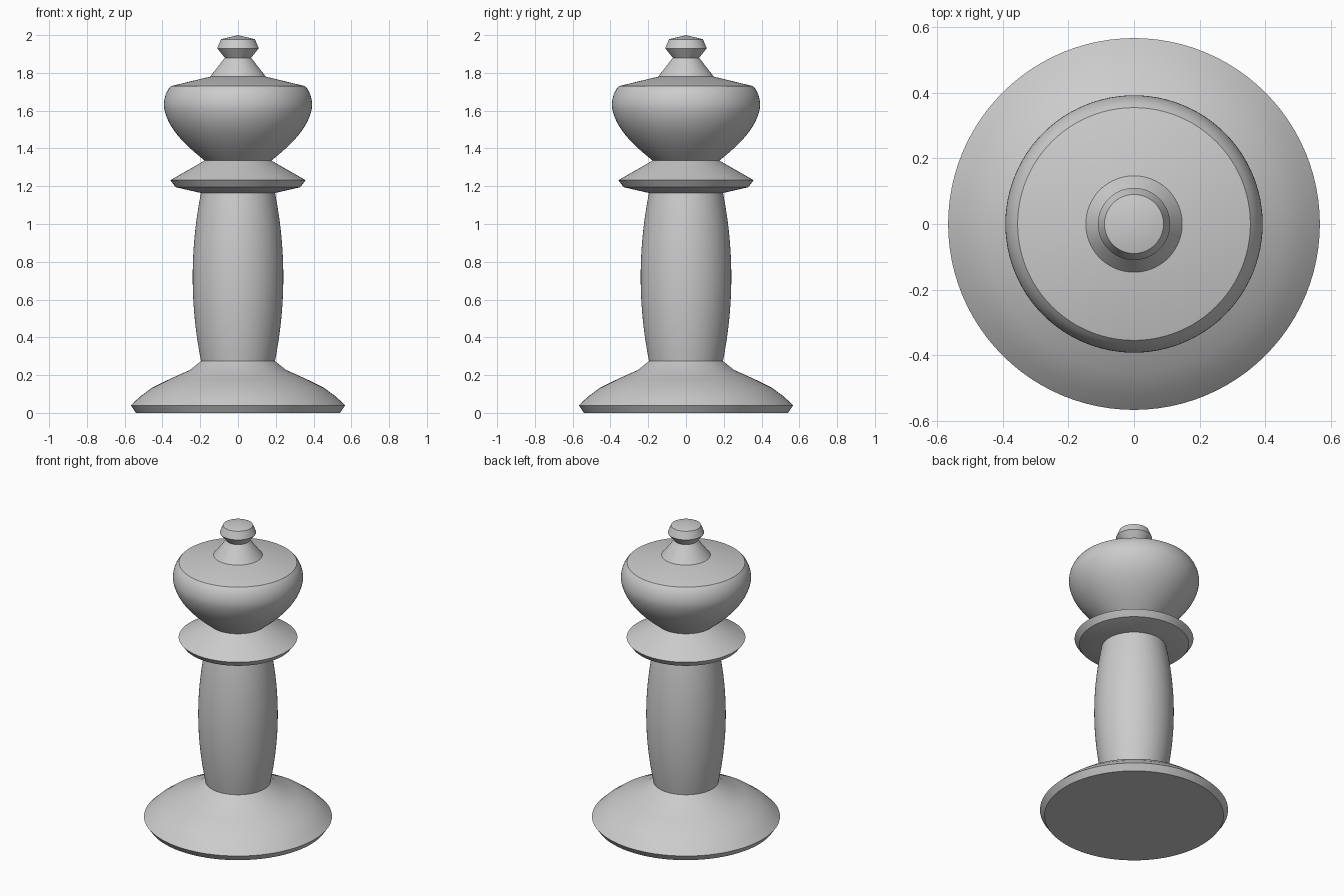
import bpy, bmesh, math
from mathutils import Vector
from mathutils.geometry import interpolate_bezier

cube = bpy.data.objects.get("Cube")
if cube:
    bpy.data.objects.remove(cube)

SEGMENTS = 96

grey = bpy.data.materials.new("plain grey")
grey.use_nodes = True
colour = (0.6, 0.6, 0.6, 1)
grey.diffuse_color = colour
grey.node_tree.nodes["Principled BSDF"].inputs["Base Color"].default_value = colour


def curve(a, b, c, d, steps=14):
    """Bezier run of (radius, height) points."""
    pts = [Vector((r, z, 0)) for r, z in (a, b, c, d)]
    return [(p.x, p.y) for p in interpolate_bezier(*pts, steps)]


def lathe(name, profile):
    """Spin a (radius, height) profile around the z axis."""
    bm = bmesh.new()
    verts = [bm.verts.new((r, 0, z)) for r, z in profile]
    edges = [bm.edges.new(pair) for pair in zip(verts, verts[1:])]
    bmesh.ops.spin(bm, geom=verts + edges, cent=(0, 0, 0), axis=(0, 0, 1),
                   angle=math.tau, steps=SEGMENTS, use_merge=False)
    bmesh.ops.remove_doubles(bm, verts=bm.verts, dist=0.0001)
    bmesh.ops.recalc_face_normals(bm, faces=bm.faces)
    mesh = bpy.data.meshes.new(name)
    bm.to_mesh(mesh)
    bm.free()
    mesh.materials.append(grey)
    obj = bpy.data.objects.new(name, mesh)
    bpy.context.collection.objects.link(obj)
    bpy.ops.object.select_all(action="DESELECT")
    obj.select_set(True)
    bpy.context.view_layer.objects.active = obj
    bpy.ops.object.shade_smooth_by_angle(angle=math.radians(25))
    return obj


# Flared foot with a bevelled rim
lathe("base", [(0, 0), (0.54, 0), (0.567, 0.04), (0.52, 0.085), (0.455, 0.133),
               (0.36, 0.18), (0.255, 0.227), (0.195, 0.275), (0, 0.275)])

# Gently swelling column
lathe("column", curve((0.195, 0.27), (0.255, 0.57), (0.255, 0.87), (0.195, 1.17), 24))

# Sloped collar ring
lathe("collar", [(0, 1.165), (0.2, 1.165), (0.33, 1.195), (0.358, 1.232),
                 (0.175, 1.337), (0, 1.337)])

# Bulbous head with a shallow cone lid
lathe("head", [(0, 1.335)]
      + curve((0.175, 1.335), (0.27, 1.41), (0.37, 1.5), (0.391, 1.61))
      + curve((0.391, 1.61), (0.397, 1.65), (0.385, 1.7), (0.355, 1.73), 8)[1:]
      + [(0.147, 1.78), (0, 1.78)])

# Tapered neck and small knob
lathe("finial", [(0, 1.78), (0.147, 1.78), (0.07, 1.88), (0.11, 1.93),
                 (0.09, 1.978), (0, 2)])
